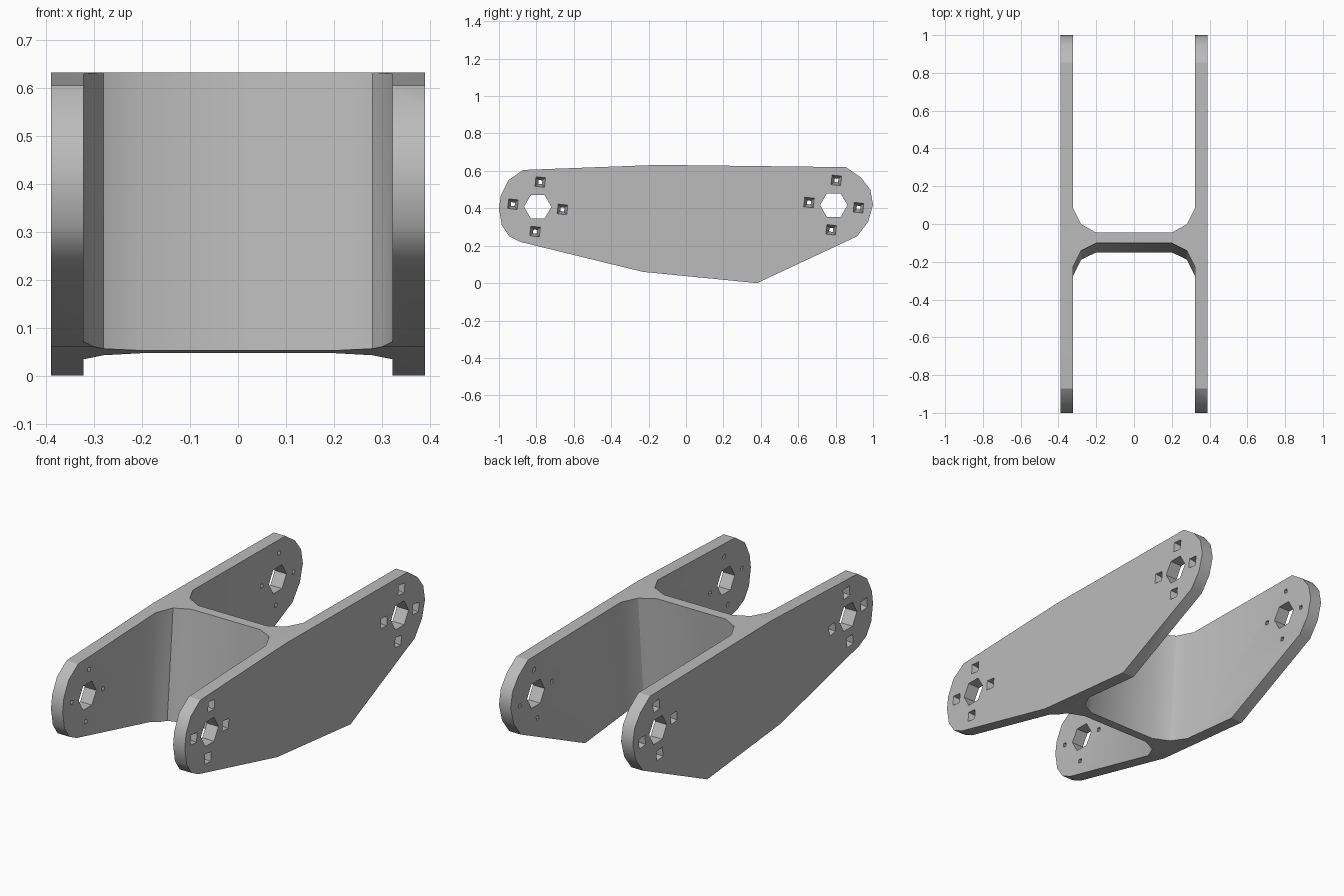
import bpy, bmesh, math
from mathutils import Matrix, Vector

cube = bpy.data.objects.get("Cube")
if cube:
    bpy.data.objects.remove(cube, do_unlink=True)

grey = bpy.data.materials.new("mid grey")
grey.use_nodes = True
colour = (0.5, 0.5, 0.5, 1)
grey.diffuse_color = colour
grey.node_tree.nodes["Principled BSDF"].inputs["Base Color"].default_value = colour


def make_object(name, bm):
    bmesh.ops.recalc_face_normals(bm, faces=bm.faces)
    mesh = bpy.data.meshes.new(name)
    bm.to_mesh(mesh)
    bm.free()
    mesh.materials.append(grey)
    obj = bpy.data.objects.new(name, mesh)
    bpy.context.collection.objects.link(obj)
    return obj


def loft(name, ring_a, ring_b):
    """Closed solid between two matching outlines."""
    bm = bmesh.new()
    a = [bm.verts.new(p) for p in ring_a]
    b = [bm.verts.new(p) for p in ring_b]
    bm.faces.new(a)
    bm.faces.new(b)
    for i in range(len(a)):
        j = (i + 1) % len(a)
        bm.faces.new((a[i], a[j], b[j], b[i]))
    return make_object(name, bm)


def cut(target, cutter, operation):
    mod = target.modifiers.new(operation, 'BOOLEAN')
    mod.object, mod.operation, mod.solver = cutter, operation, 'EXACT'
    bpy.context.view_layer.objects.active = target
    bpy.ops.object.modifier_apply(modifier=mod.name)
    bpy.data.objects.remove(cutter, do_unlink=True)


# H-shaped plan: two side plates joined by a filleted web that leans forward
WIDTH, INNER, LEAN = 0.39, 0.322, 0.055
back = [(WIDTH, 1.1), (INNER, 1.1), (INNER, 0.085), (0.28, 0.0), (0.2, -0.045)]
front = [(0.2, -0.1), (0.28, -0.14), (INNER, -0.225), (INNER, -1.1), (WIDTH, -1.1)]
plan = (back + [(-x, y) for x, y in reversed(back)]
        + [(-x, y) for x, y in reversed(front)] + front)
# order: back edge right to left, then front edge left to right
top = [(x, y, 0.64) for x, y in plan]
low = [(x, y - (LEAN if abs(y) < 1 else 0), -0.01) for x, y in plan]
bracket = loft("link_bracket", top, low)

# Side outline trims the plates and web
side = [(-0.87, 0.605), (-0.95, 0.55), (-0.99, 0.47), (-1, 0.4), (-0.985, 0.31),
        (-0.945, 0.25), (-0.885, 0.22), (-0.23, 0.06), (0.38, 0), (0.915, 0.25),
        (0.975, 0.33), (1, 0.42), (0.985, 0.5), (0.935, 0.565), (0.855, 0.62),
        (-0.15, 0.632)]
outline = loft("side_outline", [(-WIDTH, y, z) for y, z in side],
               [(WIDTH, y, z) for y, z in side])
cut(bracket, outline, 'INTERSECT')

# Pivot bores through both plates, each ringed by four tapered screw holes
bm = bmesh.new()
along_x = Matrix.Rotation(math.pi / 2, 4, 'Y')
for y, z in ((-0.793, 0.408), (0.79, 0.417)):
    bmesh.ops.create_cone(bm, cap_ends=True, segments=6, radius1=0.073,
                          radius2=0.073, depth=1,
                          matrix=Matrix.Translation((0, y, z)) @ along_x)
    for k in range(4):
        angle = math.radians(90 * k - 6)
        spot = Vector((0, y + 0.133 * math.cos(angle), z + 0.133 * math.sin(angle)))
        for s in (-1, 1):
            place = Matrix.Translation(spot + Vector((s * 0.355, 0, 0)))
            spin = Matrix.Rotation(angle + math.pi / 4, 4, 'X')
            bmesh.ops.create_cone(bm, cap_ends=True, segments=4,
                                  radius1=0.038 if s < 0 else 0.012,
                                  radius2=0.012 if s < 0 else 0.038, depth=0.08,
                                  matrix=place @ spin @ along_x)
cut(bracket, make_object("hole_cutters", bm), 'DIFFERENCE')

# Soft fillets, crisp edges
bpy.ops.object.select_all(action='DESELECT')
bracket.select_set(True)
bpy.context.view_layer.objects.active = bracket
bpy.ops.object.shade_smooth_by_angle(angle=math.radians(30))
